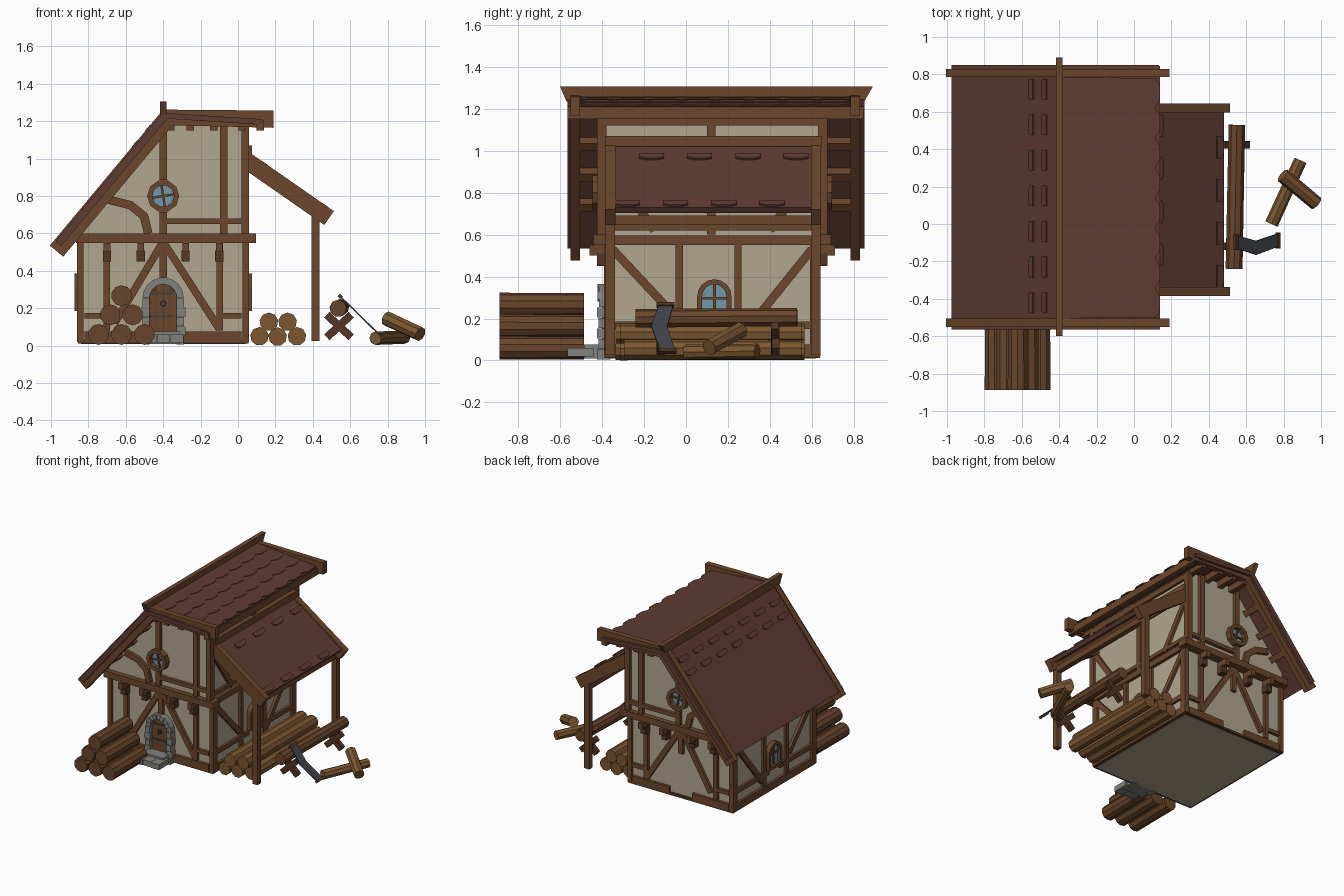
import bpy, bmesh
from math import sin, cos, pi, atan2, hypot
from mathutils import Vector, Matrix

if "Cube" in bpy.data.objects:
    bpy.data.objects.remove(bpy.data.objects["Cube"])


def material(name, r, g, b):
    m = bpy.data.materials.new(name)
    m.diffuse_color = (r, g, b, 1)
    m.use_nodes = True
    m.node_tree.nodes["Principled BSDF"].inputs["Base Color"].default_value = m.diffuse_color
    return m


WOOD = material("timber", .15, .062, .025)
DARK = material("dark_timber", .085, .036, .017)
LOG = material("log", .14, .06, .024)
PALE = material("pale_log", .2, .095, .03)
ROOF = material("roof", .115, .045, .032)
PLASTER = material("plaster", .44, .38, .28)
STONE = material("stone", .22, .22, .2)
GLASS = material("glass", .16, .32, .4)
IRON = material("iron", .05, .055, .065)
YC = .125                                   # middle of the house in y


def finish(name, bm, mat):
    bmesh.ops.recalc_face_normals(bm, faces=bm.faces)
    me = bpy.data.meshes.new(name)
    bm.to_mesh(me)
    bm.free()
    me.materials.append(mat)
    ob = bpy.data.objects.new(name, me)
    bpy.context.collection.objects.link(ob)
    return ob


def prisms(name, polys, axis, a, b, mat):
    """Extrude 2D outlines along an axis from a to b."""
    put = {'x': lambda u, v, d: (d, u, v), 'y': lambda u, v, d: (u, d, v),
           'z': lambda u, v, d: (u, v, d)}[axis]
    bm = bmesh.new()
    for poly in polys:
        lo = [bm.verts.new(put(u, v, a)) for u, v in poly]
        hi = [bm.verts.new(put(u, v, b)) for u, v in poly]
        bm.faces.new(lo)
        bm.faces.new(hi[::-1])
        for i in range(len(poly)):
            j = (i + 1) % len(poly)
            bm.faces.new((lo[i], lo[j], hi[j], hi[i]))
    return finish(name, bm, mat)


def rect(u0, v0, u1, v1):
    return [(u0, v0), (u1, v0), (u1, v1), (u0, v1)]


def bar(p, q, w):
    """Outline of a strip from p to q."""
    l = hypot(q[0] - p[0], q[1] - p[1])
    nx, ny = -(q[1] - p[1]) / l * w / 2, (q[0] - p[0]) / l * w / 2
    return [(p[0] + nx, p[1] + ny), (q[0] + nx, q[1] + ny),
            (q[0] - nx, q[1] - ny), (p[0] - nx, p[1] - ny)]


def arc(c, r, a0, a1, n):
    return [(c[0] + r * cos(a0 + (a1 - a0) * i / n),
             c[1] + r * sin(a0 + (a1 - a0) * i / n)) for i in range(n + 1)]


def ring(c, r0, r1, a0, a1, n):
    i, o = arc(c, r0, a0, a1, n), arc(c, r1, a0, a1, n)
    return [[i[k], o[k], o[k + 1], i[k + 1]] for k in range(n)]


def box(name, x, y, z, mat):
    return prisms(name, [rect(x[0], y[0], x[1], y[1])], 'z', z[0], z[1], mat)


def slope(name, polys, p, q, a, b, mat, tilt=0):
    """Plates (distance down slope, y) lying on the slope p-q in xz."""
    t = atan2(p[1] - q[1], q[0] - p[0])
    s = 1 if cos(t) > 0 else -1
    ob = prisms(name, polys, 'z', a * s, b * s, mat)
    ob.location = (p[0], 0, p[1])
    ob.rotation_euler = (0, t - tilt * s, 0)
    return ob


def log(name, p, q, r, mat, n=10):
    p, q = Vector(p), Vector(q)
    bm = bmesh.new()
    bmesh.ops.create_cone(bm, cap_ends=True, segments=n, radius1=r, radius2=r * .97,
                          depth=(q - p).length)
    rot = (q - p).to_track_quat('Z', 'Y').to_matrix().to_4x4()
    bmesh.ops.transform(bm, matrix=Matrix.Translation((p + q) / 2) @ rot, verts=bm.verts)
    return finish(name, bm, mat)


def front_back(name, polys, a, b, mat):
    prisms("front_" + name, polys, 'y', a, b, mat)
    prisms("back_" + name, polys, 'y', 2 * YC - a, 2 * YC - b, mat)


def both_sides(name, polys, a, b, mat):
    prisms("right_" + name, polys, 'x', a, b, mat)
    prisms("left_" + name, polys, 'x', -.8 - a, -.8 - b, mat)


# Plaster walls
box("lower_walls", (-.84, .04), (-.37, .62), (.01, .58), PLASTER)
prisms("upper_walls", [[(-.84, .56), (.04, .56), (.04, 1.18), (-.4, 1.2), (-.84, .66)]],
       'y', -.4, .65, PLASTER)

# Timber frame of the front and back
front_back("lower_frame", [rect(-.86, .02, -.825, .56), rect(.025, .02, .06, .56),
           rect(-.82, .02, -.5, .075), rect(-.3, .02, .02, .075), rect(-.82, .145, -.7, .175),
           rect(-.1, .145, .02, .175), rect(-.72, .08, -.685, .55), rect(-.115, .08, -.08, .55),
           rect(-.42, .36, -.38, .55), bar((-.39, .54), (-.1, .09), .04),
           bar((-.41, .54), (-.66, .12), .04)], -.392, -.36, WOOD)
front_back("jetty_beam", [rect(-.86, .55, .095, .6)], -.44, -.36, WOOD)
front_back("upper_frame", [rect(-.42, .6, -.38, .715), rect(-.42, .885, -.38, 1.2),
           rect(-.095, .6, -.055, 1.18), rect(.02, .6, .06, 1.17),
           rect(-.38, .65, .02, .68), bar((-.69, .78), (-.57, .75), .045),
           bar((-.58, .755), (-.5, .69), .045), bar((-.505, .7), (-.48, .6), .045)],
           -.425, -.39, WOOD)
for x in (-.7, -.52, -.28, -.1):
    front_back("bracket", [rect(x - .018, .5, x + .018, .55)], -.46, -.37, WOOD)
    front_back("bracket_foot", [rect(x - .022, .45, x + .022, .51)], -.425, -.37, DARK)

# Timber frame of the two sides
both_sides("lower_frame", [rect(-.39, .02, -.34, .55), rect(.59, .02, .64, .55),
           rect(-.34, .02, .59, .075), rect(-.34, .15, .06, .185), rect(.19, .15, .59, .185),
           rect(-.05, .08, -.015, .55), rect(.23, .08, .265, .55),
           bar((-.35, .53), (-.06, .22), .04), bar((.6, .53), (.27, .12), .04)], .06, .03, WOOD)
both_sides("side_beam", [rect(-.43, .55, .68, .595)], .065, .03, WOOD)
prisms("right_upper_frame", [rect(-.42, .6, -.38, 1.15), rect(.63, .6, .67, 1.15),
       rect(-.4, 1.12, .65, 1.16), rect(.1, .6, .14, 1.13), rect(-.38, .62, .63, .65),
       bar((-.38, .95), (-.15, .62), .04), bar((.63, .95), (.4, .62), .04)], 'x', .06, .03, WOOD)
box("lean_to_wall_beam", (.03, .075), (-.385, .645), (1.02, 1.07), WOOD)
box("base_sill", (-.855, .055), (-.388, .638), (.012, .03), DARK)

# Main roof
RIDGE, LEFT, RIGHT = (-.4, 1.25), (-1.0, .53), (.14, 1.215)
slope("left_roof", [rect(0, -.565, .9, .85)], RIDGE, LEFT, -.04, 0, ROOF)
slope("right_roof", [rect(0, -.565, .535, .85)], RIDGE, RIGHT, -.035, -.005, ROOF)
for y in (-.55, .785):
    slope("left_bargeboard", [rect(0, y, .937, y + .045)], RIDGE, LEFT, -.085, .008, WOOD)
    prisms("right_bargeboard", [[(-.42, 1.18), (-.4, 1.262), (.19, 1.257), (.19, 1.165)]],
           'y', y, y + .045, WOOD)
prisms("ridge_beam", [[(-.57, 1.235), (.85, 1.235), (.89, 1.305), (-.6, 1.305)]],
       'x', -.418, -.382, WOOD)
slope("left_purlins", [rect(s, -.54, s + .045, .82) for s in (.21, .4, .59)],
      RIDGE, LEFT, -.085, -.035, WOOD)
for x in (-.36, -.255, -.13, .02):
    box("right_purlin", (x - .02, x + .02), (-.53, .81), (1.15, 1.2), WOOD)
box("eave_beam", (.1, .14), (-.565, .845), (1.15, 1.205), WOOD)


def tile_row(s0, s1, y0, y1, n):
    """Row outline with a scalloped lower edge."""
    w = (y1 - y0) / n
    edge = [(s1 - d, y0 + (i + f) * w) for i in range(n)
            for f, d in ((.03, .022), (.28, 0), (.72, 0), (.97, .022))]
    return [(s0, y0)] + edge + [(s0, y1)]


for k in range(4):
    slope("right_tile_row", [tile_row(0, .135 * (k + 1), -.505, .785, 8)], RIDGE, RIGHT,
          -.008, .012 - k * .004, ROOF, .012)


def tips(s, ys, w):
    return [[(s - .04, y - w), (s - .01, y - w), (s, y - w * .5), (s, y + w * .5),
             (s - .01, y + w), (s - .04, y + w)] for y in ys]


slope("left_tile_tips", tips(.14, [-.42 + .19 * i for i in range(7)], .055)
      + tips(.25, [-.42 + .19 * i for i in range(7)], .055), RIDGE, LEFT, -.01, .01, ROOF)

# Lean-to on the right
TOP, LOW = (.05, 1.035), (.51, .715)
slope("lean_to_roof", [rect(0, -.345, .53, .6)], TOP, LOW, -.035, -.005, ROOF)
slope("lean_to_tile_tips", tips(.13, (-.165, .065, .295, .525), .06)
      + tips(.52, (-.28, -.05, .18, .41), .06), TOP, LOW, -.01, .006, ROOF)
slope("lean_to_purlins", [rect(s, -.34, s + .035, .6) for s in (.1, .25, .4)],
      TOP, LOW, -.07, -.03, WOOD)
for y in (-.385, .595):
    slope("lean_to_rafter", [rect(0, y, .56, y + .048)], TOP, LOW, -.085, .005, WOOD)
    box("lean_to_post", (.392, .437), (y + .002, y + .046), (.025, .7), WOOD)
box("lean_to_beam", (.395, .435), (-.38, .635), (.645, .69), WOOD)

# Round gable windows
C = (-.4, .8)
front_back("round_window_frame", ring(C, .058, .086, 0, 2 * pi, 10), -.445, -.39, WOOD)
front_back("round_window_glass", [arc(C, .06, 0, 2 * pi, 10)[:-1]], -.41, -.39, GLASS)
front_back("round_window_bars", [bar((-.46, .79), (-.34, .81), .012),
           bar((-.41, .86), (-.39, .74), .012)], -.422, -.4, WOOD)

# Arched side windows
C = (.135, .305)
both_sides("window_frame", ring(C, .058, .082, 0, pi, 8) + [rect(.053, .2, .077, .305),
           rect(.193, .2, .217, .305), rect(.053, .185, .217, .21)], .075, .03, WOOD)
both_sides("window_glass", [[(.075, .2), (.195, .2)] + arc(C, .06, 0, pi, 8)], .05, .03, GLASS)
both_sides("window_bars", [rect(.128, .2, .142, .365), rect(.075, .29, .195, .303)],
           .06, .04, WOOD)

# Door with stone surround and steps
C = (-.4, .255)
door = [rect(-.47 + .035 * i + .001, .07, -.436 + .035 * i,
             (.29, .325, .325, .29)[i]) for i in range(4)]
prisms("door_planks", door, 'y', -.395, -.36, WOOD)
prisms("door_back", [[(-.475, .06), (-.325, .06)] + arc(C, .075, 0, pi, 8)], 'y', -.388, -.36, DARK)
prisms("door_straps", [rect(-.47, .15, -.345, .163), rect(-.47, .27, -.345, .283)],
       'y', -.4, -.39, IRON)
prisms("door_ring", ring((-.4, .225), .01, .018, 0, 2 * pi, 8), 'y', -.406, -.39, IRON)
for k, s in enumerate(ring(C, .073, .11, 0, pi, 9)):
    prisms("arch_stone", [s], 'y', -.415 - .008 * (k % 2), -.36, STONE)
for k in range(5):
    z, w = .005 + k * .05, .11 + .008 * (k % 2)
    prisms("jamb_stones", [rect(-.4 - w, z, -.472, z + .048), rect(-.328, z, -.4 + w, z + .048)],
           'y', -.425 + .008 * (k % 2), -.36, STONE)
box("upper_step", (-.49, -.31), (-.485, -.37), (.01, .075), STONE)
for i in range(3):
    x = -.505 + i * .072
    box("lower_step_stone", (x, x + .07), (-.565 + .006 * (i % 2), -.44), (.018, .06), STONE)

# Log piles
for x, z in ((-.745, .06), (-.622, .06), (-.5, .06), (-.683, .165), (-.563, .165), (-.622, .267)):
    log("front_log", (x, -.888, z), (x, -.485, z), .056, LOG)
for i, (x, z) in enumerate(((.115, .05), (.212, .048), (.315, .05), (.165, .127), (.265, .127))):
    log("side_log", (x, -.335 + .02 * (i % 3), z), (x, .55 + .015 * (i % 2), z), .05, PALE, 9)

# Saw horse with log and bent saw
log("sawing_log", (.535, -.24, .2), (.55, .53, .205), .046, LOG, 9)
for y in (-.14, .405):
    prisms("saw_horse", [bar((.475, .045), (.605, .165), .042)], 'y', y, y + .035, DARK)
    prisms("saw_horse_cross", [bar((.605, .045), (.475, .165), .042)], 'y', y + .005, y + .04, DARK)
P, Q = (.545, .265), (.775, .04)
slope("saw_blade", [[(0, -.06), (0, -.13), (.15, -.165), (.318, -.12), (.318, -.05),
                     (.15, -.09)]], P, Q, -.004, .004, IRON)
slope("saw_handles", [rect(-.008, -.14, .012, -.055), rect(.306, -.13, .324, -.045)],
      P, Q, -.01, .01, DARK)

# Cut logs on the ground
log("ground_log", (.735, 0, .04), (.89, .34, .045), .036, PALE, 8)
log("leaning_log", (.795, .26, .145), (.975, .11, .062), .04, PALE, 8)
